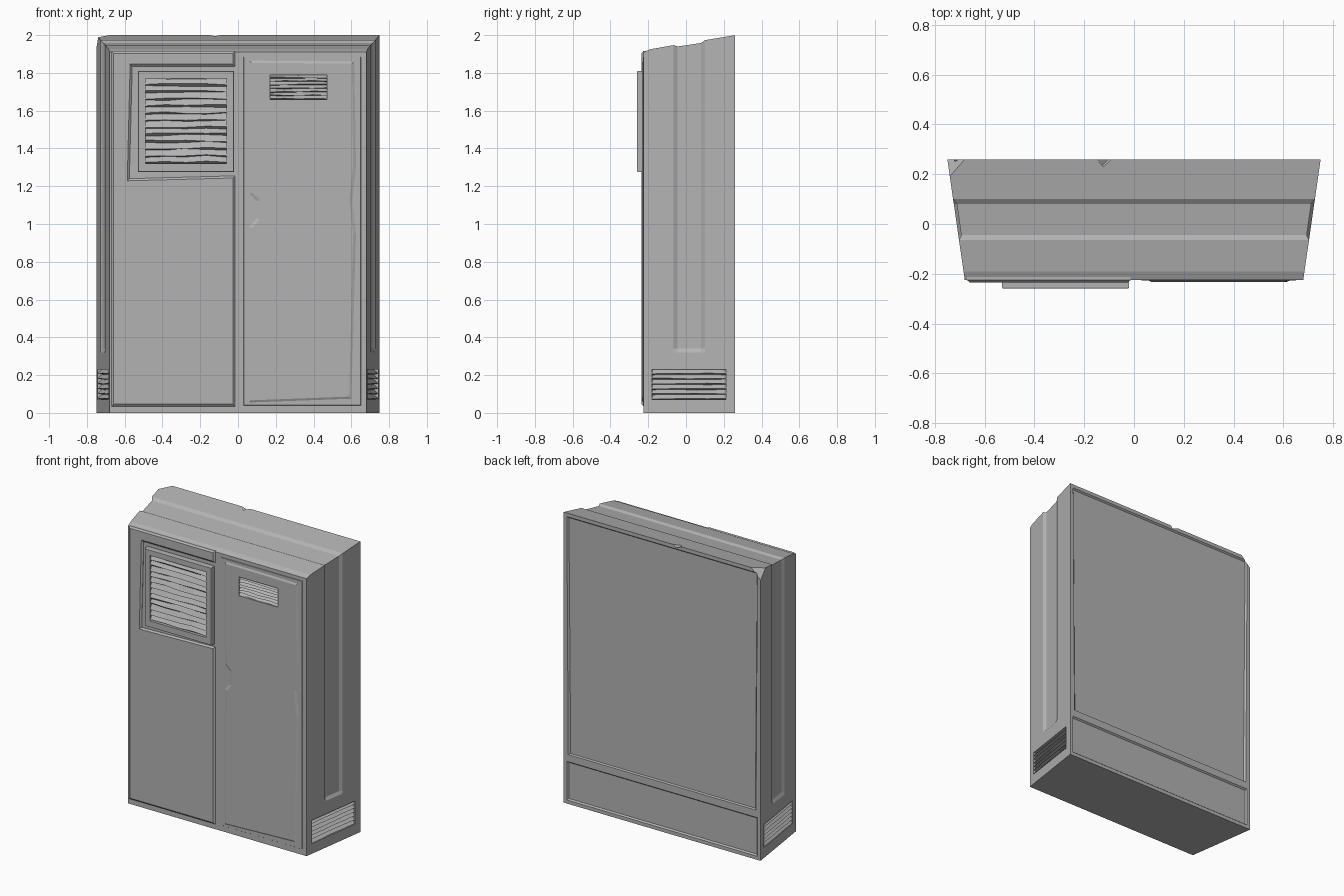
import bpy, bmesh, random
from mathutils import Vector, Matrix

random.seed(4)
if bpy.data.objects.get("Cube"):
    bpy.data.objects.remove(bpy.data.objects["Cube"])

grey = bpy.data.materials.new("painted grey metal")
grey.use_nodes = True
COLOUR = (0.45, 0.45, 0.45, 1)
grey.diffuse_color = COLOUR
grey.node_tree.nodes["Principled BSDF"].inputs["Base Color"].default_value = COLOUR

UP = Vector((0, 0, 1))
FRONT, BACK = -0.225, 0.26


def half_width(y):
    return 0.68 + 0.07 * (y - FRONT) / (BACK - FRONT)


def make(name, bm):
    bmesh.ops.recalc_face_normals(bm, faces=bm.faces)
    mesh = bpy.data.meshes.new(name)
    bm.to_mesh(mesh)
    bm.free()
    mesh.materials.append(grey)
    ob = bpy.data.objects.new(name, mesh)
    bpy.context.collection.objects.link(ob)
    return ob


def wall_frame(origin, along):
    """Local x runs along the wall, y is up, z points out of it."""
    u = Vector(along).normalized()
    rot = Matrix((u, UP, u.cross(UP))).transposed()
    return Matrix.Translation(origin) @ rot.to_4x4()


def cutter(name, matrix, size):
    bm = bmesh.new()
    bmesh.ops.create_cube(bm, size=1, matrix=matrix @ Matrix.Diagonal((*size, 1)))
    ob = make(name, bm)
    ob.hide_render = True
    ob.hide_viewport = True
    return ob


def cut(ob, tool):
    mod = ob.modifiers.new("opening", "BOOLEAN")
    mod.operation, mod.solver, mod.object = "DIFFERENCE", "EXACT", tool


def louvre(name, matrix, width, height, count, depth, wobble):
    """Sloping slats that step out towards the bottom of each one."""
    bm = bmesh.new()
    rows, pitch = [], height / count
    for i in range(count):
        top = height / 2 - i * pitch
        for y, z in ((top, -depth), (top - pitch * 0.8, 0)):
            row = []
            for k in range(5):
                j = random.uniform(-wobble, wobble) * pitch
                row.append(bm.verts.new(matrix @ Vector((width * (k / 4 - 0.5), y + j, z))))
            rows.append(row)
    rows.append([bm.verts.new(matrix @ Vector((width * (k / 4 - 0.5), -height / 2, -depth)))
                 for k in range(5)])
    for a, b in zip(rows, rows[1:]):
        for k in range(4):
            bm.faces.new((a[k], b[k], b[k + 1], a[k + 1]))
    ob = make(name, bm)
    # keep the open strip facing outwards
    if ob.data.polygons[0].normal.dot(matrix.col[2].xyz) < 0:
        ob.data.flip_normals()
    return ob


def panel(name, outline, y, slope, rise):
    """Front panel from an x, z outline with a sloping raised rim."""
    bm = bmesh.new()
    face = bm.faces.new([bm.verts.new((x, y, z)) for x, z in outline])
    face.normal_update()
    if face.normal.y > 0:
        face.normal_flip()
    back = bmesh.ops.extrude_face_region(bm, geom=[face], use_keep_orig=True)["geom"]
    bmesh.ops.translate(bm, vec=(0, 0.02, 0), verts=[v for v in back if isinstance(v, bmesh.types.BMVert)])
    bmesh.ops.recalc_face_normals(bm, faces=bm.faces)
    front = [f for f in bm.faces if f.normal.y < -0.9]
    bmesh.ops.inset_region(bm, faces=front, thickness=slope, depth=rise)
    return make(name, bm)


def rect(x0, x1, z0, z1):
    return [(x0, z0), (x1, z0), (x1, z1), (x0, z1)]


# Body: cross-sections from front to back, with a groove over the top and sides
sections = [(FRONT, 1.91, 0), (-0.19, 1.925, 0), (-0.065, 1.947, 0), (-0.045, 1.94, 0.012),
            (0.08, 1.958, 0.012), (0.1, 1.973, 0), (BACK, 2.0, 0)]
bm = bmesh.new()
loops = []
for y, top, sunk in sections:
    w = half_width(y)
    side = [(w, 0), (w, 0.32), (w - sunk, 0.34), (w - sunk, top)]
    ring = side + [(-x, z) for x, z in reversed(side)]
    loops.append([bm.verts.new((x, y, z)) for x, z in ring])
for a, b in zip(loops, loops[1:]):
    for i in range(len(a)):
        j = (i + 1) % len(a)
        bm.faces.new((a[i], a[j], b[j], b[i]))
bm.faces.new(loops[0])
bm.faces.new(loops[-1])
bmesh.ops.recalc_face_normals(bm, faces=bm.faces)

# Sunken back panels
geom = bm.verts[:] + bm.edges[:] + bm.faces[:]
bmesh.ops.bisect_plane(bm, geom=geom, plane_co=(0, 0, 0.315), plane_no=UP)
rear = [f for f in bm.faces if f.normal.y > 0.95]
bmesh.ops.inset_individual(bm, faces=rear, thickness=0.035)
bmesh.ops.inset_individual(bm, faces=rear, thickness=0.012, depth=-0.01)

# Broken rear corner
corner = [Vector(p) for p in ((-0.742, 0.19, 1.988), (-0.68, BACK, 2.0), (-0.75, BACK, 1.93))]
normal = (corner[1] - corner[0]).cross(corner[2] - corner[0])
if normal.x > 0:
    normal.negate()
geom = bm.verts[:] + bm.edges[:] + bm.faces[:]
bmesh.ops.bisect_plane(bm, geom=geom, plane_co=corner[0], plane_no=normal, clear_outer=True)
bmesh.ops.holes_fill(bm, edges=[e for e in bm.edges if e.is_boundary])
body = make("cabinet_body", bm)

# Chip in the rear top edge
chip = Matrix.Translation((-0.12, BACK + 0.01, 2.01)) @ Matrix.Rotation(0.8, 4, "Z") @ Matrix.Rotation(0.5, 4, "X")
cut(body, cutter("chip_cutter", chip, (0.06, 0.06, 0.03)))

# Left-hand door, stepped around the window
door_outline = [(-0.67, 0.035), (-0.015, 0.035), (-0.015, 1.255), (-0.575, 1.24),
                (-0.56, 1.835), (-0.015, 1.835), (-0.015, 1.915), (-0.67, 1.915)]
panel("wide_door", door_outline, FRONT - 0.001, 0.016, 0.01)
window = panel("window_frame", rect(-0.53, -0.02, 1.275, 1.81), -0.255, 0.004, 0.005)
panel("window_backing", rect(-0.53, -0.02, 1.275, 1.81), -0.237, 0.002, 0.001)

# Right-hand door with a grip notch and a dented edge
panel("narrow_door", rect(0.03, 0.65, 0.04, 1.885), FRONT - 0.001, 0.002, 0.002)
leaf = panel("narrow_door_leaf", [
    (0.06, 0.055), (0.6, 0.075), (0.625, 0.95), (0.605, 1.12), (0.625, 1.31), (0.615, 1.86),
    (0.06, 1.865), (0.06, 1.16), (0.1, 1.12), (0.1, 1.03), (0.06, 0.985)], FRONT - 0.003, 0.016, 0.006)

# Front vents
matrix = wall_frame((-0.275, -0.26, 1.545), (1, 0, 0))
cut(window, cutter("window_cutter", matrix, (0.43, 0.45, 0.06)))
louvre("window_slats", wall_frame((-0.275, -0.256, 1.545), (1, 0, 0)), 0.43, 0.45, 12, 0.017, 0.15)
matrix = wall_frame((0.32, -0.235, 1.725), (1, 0, 0))
tool = cutter("door_vent_cutter", matrix, (0.3, 0.13, 0.07))
for part in (body, leaf, bpy.data.objects["narrow_door"]):
    cut(part, tool)
louvre("door_vent_slats", wall_frame((0.32, -0.232, 1.725), (1, 0, 0)), 0.3, 0.13, 7, 0.02, 0.15)

# Side vents
for side, label in ((1, "left"), (-1, "right")):
    matrix = wall_frame((side * half_width(0.015), 0.015, 0.15), (0.07, side * 0.485, 0))
    cut(body, cutter(label + "_side_vent_cutter", matrix, (0.395, 0.16, 0.05)))
    louvre(label + "_side_vent_slats", matrix, 0.395, 0.16, 6, 0.024, 0.08)

# Apply the openings and remove the cutters
bpy.context.view_layer.update()
graph = bpy.context.evaluated_depsgraph_get()
for ob in [o for o in bpy.data.objects if o.modifiers]:
    ob_mesh = bpy.data.meshes.new_from_object(ob.evaluated_get(graph))
    ob.modifiers.clear()
    ob.data = ob_mesh
for ob in [o for o in bpy.data.objects if o.name.endswith("_cutter")]:
    bpy.data.objects.remove(ob)
